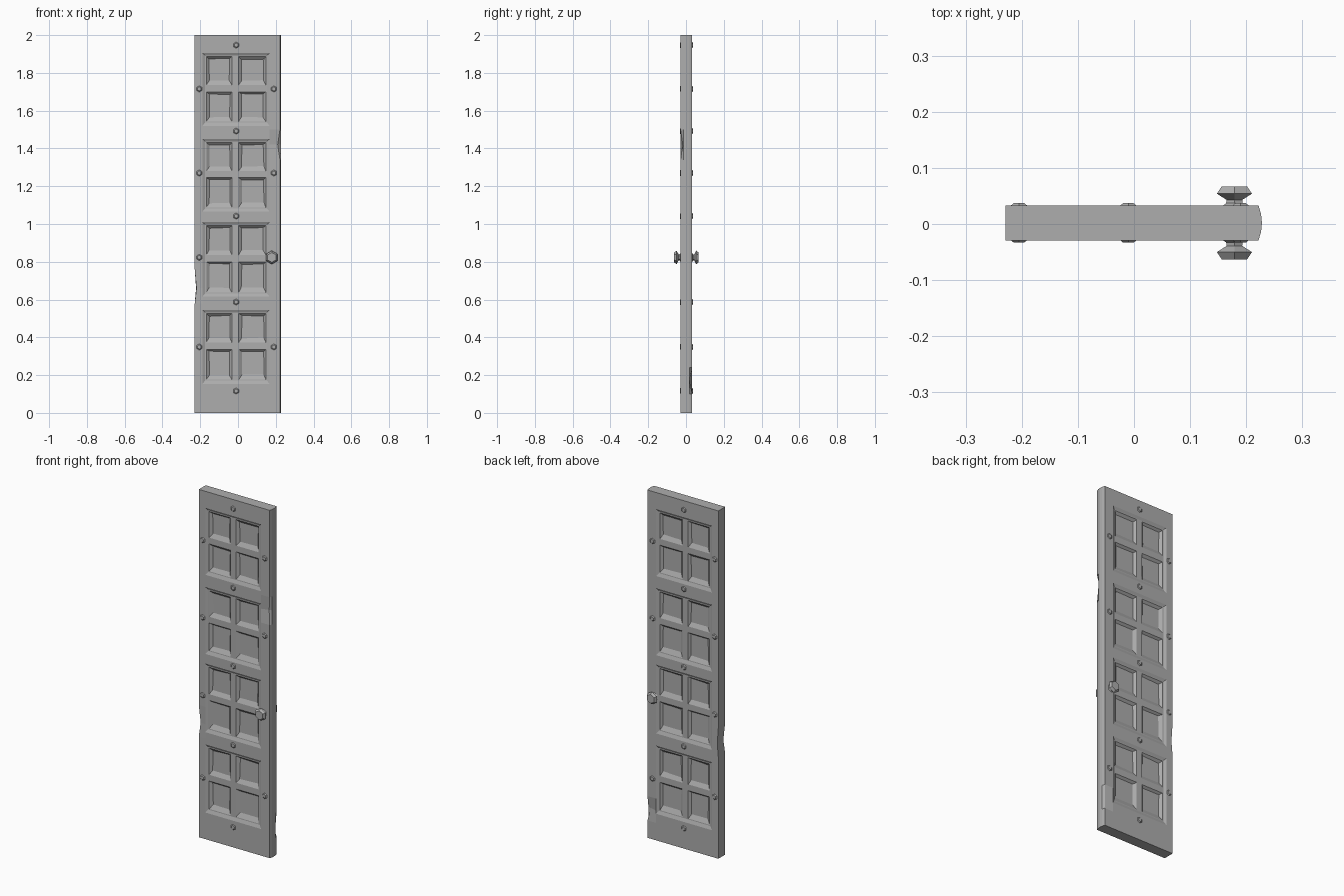
import bpy, bmesh, random
from math import sin, cos, pi
from mathutils import Vector

random.seed(4)
cube = bpy.data.objects.get("Cube")
if cube:
    bpy.data.objects.remove(cube)

grey = bpy.data.materials.new("plain grey")
grey.use_nodes = True
grey.diffuse_color = (0.42, 0.42, 0.42, 1)
grey.node_tree.nodes["Principled BSDF"].inputs["Base Color"].default_value = (0.42, 0.42, 0.42, 1)

CY, HALF = 0.002, 0.031           # slab centre and half thickness
X0, X1 = -0.229, 0.222            # slab edges
PX0, PX1 = -0.188, 0.167          # panel columns
PANELS = [(0.153, 0.545), (0.615, 1.01), (1.065, 1.45), (1.52, 1.905)]


def finish(name, bm):
    mesh = bpy.data.meshes.new(name)
    bm.to_mesh(mesh)
    bm.free()
    mesh.materials.append(grey)
    obj = bpy.data.objects.new(name, mesh)
    bpy.context.collection.objects.link(obj)
    return obj


def poly(bm, pts):
    bm.faces.new([bm.verts.new(p) for p in pts])


def rect(x0, z0, x1, z1, depth, wobble=0):
    y = CY - HALF + depth
    j = lambda: random.uniform(-wobble, wobble)
    return [Vector((x + j(), y, z + j())) for x, z in ((x0, z0), (x1, z0), (x1, z1), (x0, z1))]


def ring(bm, outer, inner):
    for i in range(4):
        k = (i + 1) % 4
        poly(bm, (outer[i], outer[k], inner[k], inner[i]))


def grid(bm, xs, zs, depth, holes=False):
    """Flat wall of cells; with holes, cells odd in both directions stay open."""
    for i in range(len(xs) - 1):
        for k in range(len(zs) - 1):
            if not (holes and i % 2 and k % 2):
                poly(bm, rect(xs[i], zs[k], xs[i + 1], zs[k + 1], depth))


def panel(bm, z0, z1):
    """Sunk frame holding four deeper sunk panes."""
    step, deep = 0.007, 0.019
    a, b, c, d = PX0 + 0.014, PX1 - 0.014, z0 + 0.018, z1 - 0.013
    ring(bm, rect(PX0, z0, PX1, z1, 0), rect(a, c, b, d, step))
    xm, zm = (a + b) / 2 - 0.004, (c + d) / 2 + 0.003
    xs = [a, a + 0.006, xm - 0.018, xm + 0.018, b - 0.006, b]
    zs = [c, c + 0.005, zm - 0.018, zm + 0.018, d - 0.006, d]
    grid(bm, xs, zs, step, holes=True)
    for i in (1, 3):
        for k in (1, 3):
            outer = rect(xs[i], zs[k], xs[i + 1], zs[k + 1], step)
            inner = rect(xs[i] + 0.016, zs[k] + 0.024, xs[i + 1] - 0.012,
                         zs[k + 1] - 0.012, deep, 0.003)
            ring(bm, outer, inner)
            poly(bm, inner)


# Door slab: front wall, then its mirror for the back
slab = bmesh.new()
chip_z = [0.1, 0.17, 0.24, 0.58, 0.66, 0.76, 1.34, 1.42, 1.5]
edge_z = [0] + chip_z + [2]
grid(slab, [X0, PX0], edge_z, 0)
grid(slab, [PX1, X1], edge_z, 0)
rails = [0] + [z for p in PANELS for z in p] + [2]
for k in range(0, len(rails), 2):
    grid(slab, [PX0, PX1], rails[k:k + 2], 0)
for z0, z1 in PANELS:
    panel(slab, z0, z1)

back = bmesh.ops.duplicate(slab, geom=slab.verts[:] + slab.edges[:] + slab.faces[:])["geom"]
for v in back:
    if isinstance(v, bmesh.types.BMVert):
        v.co.y = 2 * CY - v.co.y
bmesh.ops.reverse_faces(slab, faces=[f for f in back if isinstance(f, bmesh.types.BMFace)])

# Slab edges: bowed on the latch side, flat on the hinge side
yf, yb = CY - HALF, CY + HALF
bow = [(X1 + 0.006 * (1 - t * t), CY + t * HALF) for t in (-1, -0.5, 0, 0.5, 1)]
for path in (bow, [(X0, yb), (X0, yf)]):
    for (xa, ya), (xb, y2) in zip(path, path[1:]):
        for za, zb in zip(edge_z, edge_z[1:]):
            poly(slab, ((xa, ya, za), (xb, y2, za), (xb, y2, zb), (xa, ya, zb)))
outline = [(X0, yf)] + bow + [(X0, yb)]
poly(slab, [(x, y, 2) for x, y in outline])
poly(slab, [(x, y, 0) for x, y in reversed(outline)])
bmesh.ops.remove_doubles(slab, verts=slab.verts[:], dist=0.0003)

# Worn chips along the long edges
for spot, shift in (((X1, yf, 1.42), (-0.012, 0.012, 0)),
                    ((X1, yb, 0.17), (-0.012, -0.014, 0)),
                    ((X0, yf, 0.66), (0.009, 0.004, 0)),
                    ((X0, yb, 0.66), (0.007, 0, 0))):
    for v in slab.verts:
        if (v.co - Vector(spot)).length < 0.001:
            v.co += Vector(shift)
finish("door_slab", slab)


def turned(bm, x, z, profile, side):
    """Six-sided turned part standing out from one face of the door."""
    rings = [[bm.verts.new((x + r * sin(i * pi / 3), CY + side * (HALF + h), z + r * cos(i * pi / 3)))
              for i in range(6)] for h, r in profile]
    faces = [bm.faces.new(rings[0]), bm.faces.new(rings[-1])]
    for lo, hi in zip(rings, rings[1:]):
        for i in range(6):
            k = (i + 1) % 6
            faces.append(bm.faces.new((lo[i], lo[k], hi[k], hi[i])))
    bmesh.ops.recalc_face_normals(bm, faces=faces)


# Studs and knobs on both faces
stud = [(-0.001, 0.018), (0.004, 0.011)]
knob = [(-0.001, 0.025), (0.004, 0.017), (0.01, 0.016), (0.021, 0.036), (0.034, 0.026)]
KNOB_Z = 0.823
for side, label in ((-1, "front"), (1, "back")):
    studs = bmesh.new()
    for z in (0.116, 0.587, 1.042, 1.492, 1.947):
        turned(studs, -0.01, z, stud, side)
    for z in (0.349, KNOB_Z, 1.27, 1.715):
        turned(studs, -0.205, z, stud, side)
        if z != KNOB_Z:
            turned(studs, 0.19, z, stud, side)
    finish(label + "_studs", studs)
    handle = bmesh.new()
    turned(handle, 0.179, KNOB_Z, knob, side)
    finish(label + "_knob", handle)
